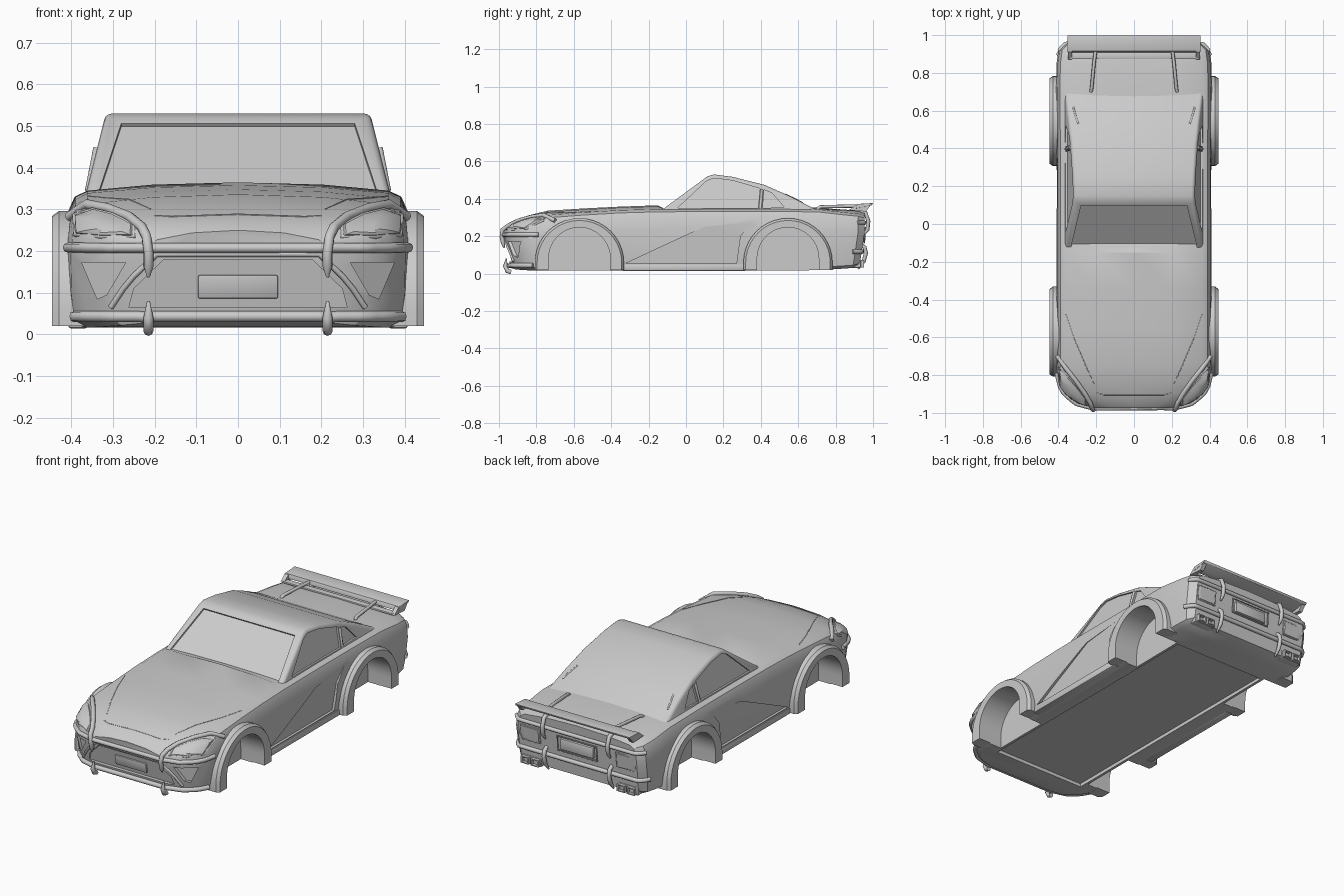
import bpy, bmesh, math
from mathutils import Vector
from mathutils.bvhtree import BVHTree

if "Cube" in bpy.data.objects:
    bpy.data.objects.remove(bpy.data.objects["Cube"])


def mesh_obj(name, verts, faces):
    me = bpy.data.meshes.new(name)
    bm = bmesh.new()
    vs = [bm.verts.new(v) for v in verts]
    for f in faces:
        bm.faces.new([vs[i] for i in f])
    bmesh.ops.recalc_face_normals(bm, faces=bm.faces)
    bm.to_mesh(me)
    bm.free()
    ob = bpy.data.objects.new(name, me)
    bpy.context.collection.objects.link(ob)
    return ob


def loft(name, rings):
    n = len(rings[0])
    faces = [(r * n + i, r * n + (i + 1) % n, (r + 1) * n + (i + 1) % n, (r + 1) * n + i)
             for r in range(len(rings) - 1) for i in range(n)]
    faces += [tuple(range(n)), tuple(range((len(rings) - 1) * n, len(rings) * n))]
    return mesh_obj(name, [p for r in rings for p in r], faces)


def apply(ob, kind, **props):
    m = ob.modifiers.new(kind, kind)
    for k, v in props.items():
        setattr(m, k, v)
    bpy.context.view_layer.objects.active = ob
    bpy.ops.object.modifier_apply(modifier=m.name)


def cut(ob, ring_a, ring_b):
    c = loft("cutter", [ring_a, ring_b])
    apply(ob, 'BOOLEAN', operation='DIFFERENCE', solver='EXACT', object=c)
    bpy.data.objects.remove(c)


def bevel(ob, w, seg=2):
    apply(ob, 'BEVEL', width=w, segments=seg, limit_method='ANGLE', angle_limit=0.5)


def box(name, x0, x1, y0, y1, z0, z1, b=0.004):
    ob = loft(name, [[(x, y0, z0), (x, y1, z0), (x, y1, z1), (x, y0, z1)] for x in (x0, x1)])
    bevel(ob, b)
    return ob


def tube(name, pts, r, mirror=True, tip=1.0):
    cu = bpy.data.curves.new(name, 'CURVE')
    cu.dimensions = '3D'
    cu.bevel_depth, cu.bevel_resolution, cu.use_fill_caps = r, 2, True
    for s in ((1, -1) if mirror else (1,)):
        sp = cu.splines.new('POLY')
        sp.points.add(len(pts) - 1)
        for p, q in zip(sp.points, pts):
            p.co = (q[0] * s, q[1], q[2], 1)
        sp.points[-1].radius = tip
    ob = bpy.data.objects.new(name, cu)
    bpy.context.collection.objects.link(ob)


# Body shell: lofted sections (y, half width, bottom, shoulder height, crown height)
stations = [(-.975, .22, .03, .225, .25), (-.95, .31, .022, .24, .27), (-.90, .37, .018, .265, .29),
            (-.84, .402, .016, .285, .312), (-.74, .41, .016, .31, .336), (-.55, .41, .016, .325, .348),
            (-.35, .41, .016, .337, .358), (-.15, .41, .016, .343, .365), (-.12, .41, .016, .343, .348),
            (.1, .41, .016, .345, .35), (.4, .41, .016, .345, .352), (.7, .413, .018, .343, .352),
            (.85, .41, .025, .325, .342), (.92, .40, .03, .318, .336), (.955, .365, .04, .308, .33)]
rings = []
for y, w, zb, zs, zt in stations:
    half = [(0, zb), (.9 * w, zb), (.975 * w, zb + .015)]
    half += [(k * w, zb + f * (zs - zb)) for k, f in ((.995, .3), (1, .65), (.985, .86), (.95, .96))]
    half += [(.88 * w, zs + .1 * (zt - zs)), (.5 * w, zs + .75 * (zt - zs)), (0, zt)]
    full = half + [(-x, z) for x, z in half[-2:0:-1]]
    lean = .2 if y < -.8 else (-.15 if y > .8 else 0)
    rings.append([(x, y + lean * max(0, .22 - z), z) for x, z in full])
body = loft("body_shell", rings)
bm = bmesh.new()
bm.from_mesh(body.data)
tree = BVHTree.FromBMesh(bm)


def on(side, a, b, off=0.0):
    """Point on the body: front/back take (x, z), top takes (x, y)."""
    d = Vector({'front': (0, 1, 0), 'back': (0, -1, 0), 'top': (0, 0, -1)}[side])
    o = Vector((a, b, 0) if side == 'top' else (a, 0, b)) - d * 2
    loc, nor, _, _ = tree.ray_cast(o, d)
    return (loc + nor * off) if loc else None


def path(side, pts, off=0.0):
    return [p for p in (on(side, a, b, off) for a, b in pts) if p]


def panel(name, side, pts, cx, cz, off):
    """Raised lens following the body on both sides: shrinking rings projected on the shell."""
    rows = [pts] + [[on(side, cx + (p.x - cx) * k, cz + (p.z - cz) * k, off) for p in pts] for k in (.9, .65, .35, .05)]
    for s in (1, -1):
        loft(name, [[(p[0] * s, p[1], p[2]) for p in r] for r in rows])


# Wheel arches: flares and wells
def arch(yc, rx, zc, rz, x, z0):
    a = [(x, yc + rx, z0)]
    a += [(x, yc + rx * math.cos(t * math.pi / 20), zc + rz * math.sin(t * math.pi / 20)) for t in range(21)]
    return a + [(x, yc - rx, z0)]


for s in (1, -1):
    for nm, yc in (("front", -.57), ("rear", .545)):
        cut(body, arch(yc, .166, .08, .168, s * .30, -.05), arch(yc, .166, .08, .168, s * .5, -.05))
        fl = loft(nm + "_wheel_flare", [arch(yc, .238, .058, .238, s * .36, .02), arch(yc, .238, .058, .238, s * .43, .02),
                                        arch(yc, .226, .058, .226, s * .447, .02)])
        cut(fl, arch(yc, .165, .08, .167, s * .2, -.05), arch(yc, .165, .08, .167, s * .6, -.05))
    # Tapered door scoop
    poly = [(-.32, .055), (-.15, .135), (.1, .25), (.35, .275), (.29, .2), (.27, .055)]
    cut(body, [(s * (.388 + .08 * (z - .05)), y, z) for y, z in poly], [(s * .5, y, z) for y, z in poly])

# Recessed floor, grille and corner vents
floor = [(-.285, -.78), (.285, -.78), (.285, .70), (-.285, .70)]
cut(body, [(x, y, -.05) for x, y in floor], [(x, y, .035) for x, y in floor])
grille = [(-.18, .178), (.18, .178), (.25, .11), (.262, .065), (-.262, .065), (-.25, .11)]
cut(body, [(x, -1.2, z) for x, z in grille], [(x, -.955 + (.22 - z) * .2, z) for x, z in grille])
for s in (1, -1):
    vent = [(.27, .172), (.375, .172), (.338, .085), (.315, .095)]
    back = [on('front', x, z) for x, z in vent]
    cut(body, [(s * x, -1.2, z) for x, z in vent], [(s * p.x, p.y + .016, p.z) for p in back])

# Cabin with recessed windows
side_x = lambda z: .365 - (z - .34) * .25
prof = [(-.15, .325), (.115, .52), (.15, .53), (.25, .517), (.42, .474), (.56, .412), (.67, .355), (.73, .325)]
cabin = loft("cabin", [[(s * side_x(z), y, z) for y, z in prof] for s in (-1, 1)])
bevel(cabin, .014, 3)
windows = [[(-.045, .35), (.11, .495), (.15, .51), (.25, .497), (.395, .455), (.385, .35)],
           [(.41, .35), (.418, .447), (.46, .43), (.525, .355)]]
for s in (1, -1):
    for w in windows:
        cut(cabin, [(s * (side_x(z) - .01), y, z) for y, z in w], [(s * .5, y, z) for y, z in w])
tube("quarter_post", [(.36, .397, .345), (.34, .406, .448)], .008)
glass = [(-.335, -.13, .34), (.335, -.13, .34), (.28, .097, .507), (-.28, .097, .507)]
nrm = Vector((0, -.593, .805))
cut(cabin, [Vector(p) - nrm * .01 for p in glass], [Vector(p) + nrm * .06 for p in glass])
tube("rear_window_crease", [(.295, .53, .423), (.31, .575, .402), (.322, .62, .379)], .005)

# Hood seams
tube("hood_side_seam", path('top', [(.36, -.48), (.32, -.6), (.26, -.74), (.21, -.85)]), .002)
tube("hood_nose_seam", path('top', [(x / 10, -.905 + .012 * (abs(x) == 2)) for x in (-2, -1.6, 0, 1.6, 2)]), .002, False)

# Headlights and their looping guard tubes
lamp = path('top', [(.392, -.76), (.35, -.80), (.30, -.86), (.25, -.925)]) + path('front', [(.25, .235), (.33, .235), (.39, .24)])
panel("headlight", 'front', lamp, .325, .256, .007)
tube("headlight_rim", lamp + lamp[:1], .006)
guard = path('top', [(.4, -.7), (.36, -.76), (.31, -.825), (.26, -.895), (.23, -.945)], .006)
guard += path('front', [(.217, .23), (.215, .2), (.215, .165), (.215, .14)], .014)
tube("headlight_guard", guard, .012, tip=.3)


# Bumper bars, overriders and trim, front and rear
def bar(name, side, z, r, off=.004, w=.405):
    tube(name, path(side, [(w * i / 24, z) for i in range(-24, 25)], off), r, False)


bar("front_upper_bar", 'front', .208, .012)
bar("front_lower_bar", 'front', .044, .013, .006)
bar("rear_upper_bar", 'back', .272, .011, .002, .395)
bar("rear_lower_bar", 'back', .118, .012, .003, .4)
tube("grille_frame", path('front', [(0, .193), (.1, .193), (.195, .193), (.25, .14), (.275, .11), (.305, .065)], .002), .007)
tube("front_lower_overrider", [(.215, -.935, .008), (.215, -.955, .014), (.215, -.967, .04), (.215, -.96, .08)], .012, tip=.3)
tube("rear_upper_overrider", [(.2, .93, .335), (.2, .96, .325), (.2, .975, .28), (.2, .97, .235), (.2, .95, .205)], .011, tip=.4)
tube("rear_lower_overrider", [(.2, .935, .155), (.2, .955, .14), (.2, .962, .11), (.2, .95, .065), (.2, .92, .025)], .011, tip=.4)
plate_pts = [(-.096, .086), (.096, .086), (.096, .142), (-.096, .142)]
bevel(loft("front_plate", [[(x, -.92, z) for x, z in plate_pts], [(x, -.964 + (.22 - z) * .2, z) for x, z in plate_pts]]), .004)
box("rear_plate", -.1, .1, .93, .96, .175, .235)
tube("rear_plate_frame", [(-.12, .952, .165), (.12, .952, .165), (.12, .958, .245), (-.12, .958, .245), (-.12, .952, .165)], .004, False)

# Tail lights and exhausts
tail = path('back', [(.235, .165), (.345, .165), (.358, .2), (.35, .245), (.235, .245)])
panel("tail_light", 'back', tail, .29, .205, .005)
tube("tail_light_rim", tail + tail[:1], .004)
for s in (1, -1):
    box("exhaust_housing", s * .235, s * .36, .84, .935, .03, .075)
    for x in (.265, .325):
        sq = lambda h, y: [(s * x + a * h, y, .052 + b * h * .8) for a, b in ((-1, -1), (1, -1), (1, 1), (-1, 1))]
        pipe = loft("exhaust_pipe", [sq(.024, .9), sq(.024, .952)])
        cut(pipe, sq(.017, .93), sq(.017, 1.0))

# Rear wing on tube struts
wing = [(.908, .348), (.915, .372), (1.0, .377), (.994, .365), (.935, .352)]
bevel(loft("wing_blade", [[(x, y, z) for y, z in wing] for x in (-.352, .352)]), .003)
plate = [(.872, .338), (.91, .37), (.995, .374), (.962, .332)]
for s in (1, -1):
    loft("wing_end_plate", [[(s * x, y, z) for y, z in plate] for x in (.328, .35)])
box("wing_lower_bar", -.34, .34, .873, .908, .335, .346)
tube("wing_strut", [(.228, .70, .345), (.224, .72, .357), (.212, .85, .36), (.203, .92, .36)], .009)

# Side sills
for s in (1, -1):
    box("side_sill", s * .36, s * .408, -.345, .32, .014, .05, .008)

# Smooth shading with sharp edges kept
bpy.ops.object.select_all(action='DESELECT')
for ob in bpy.context.scene.objects:
    if ob.type == 'MESH':
        ob.select_set(True)
        bpy.context.view_layer.objects.active = ob
bpy.ops.object.shade_smooth_by_angle(angle=math.radians(28))
